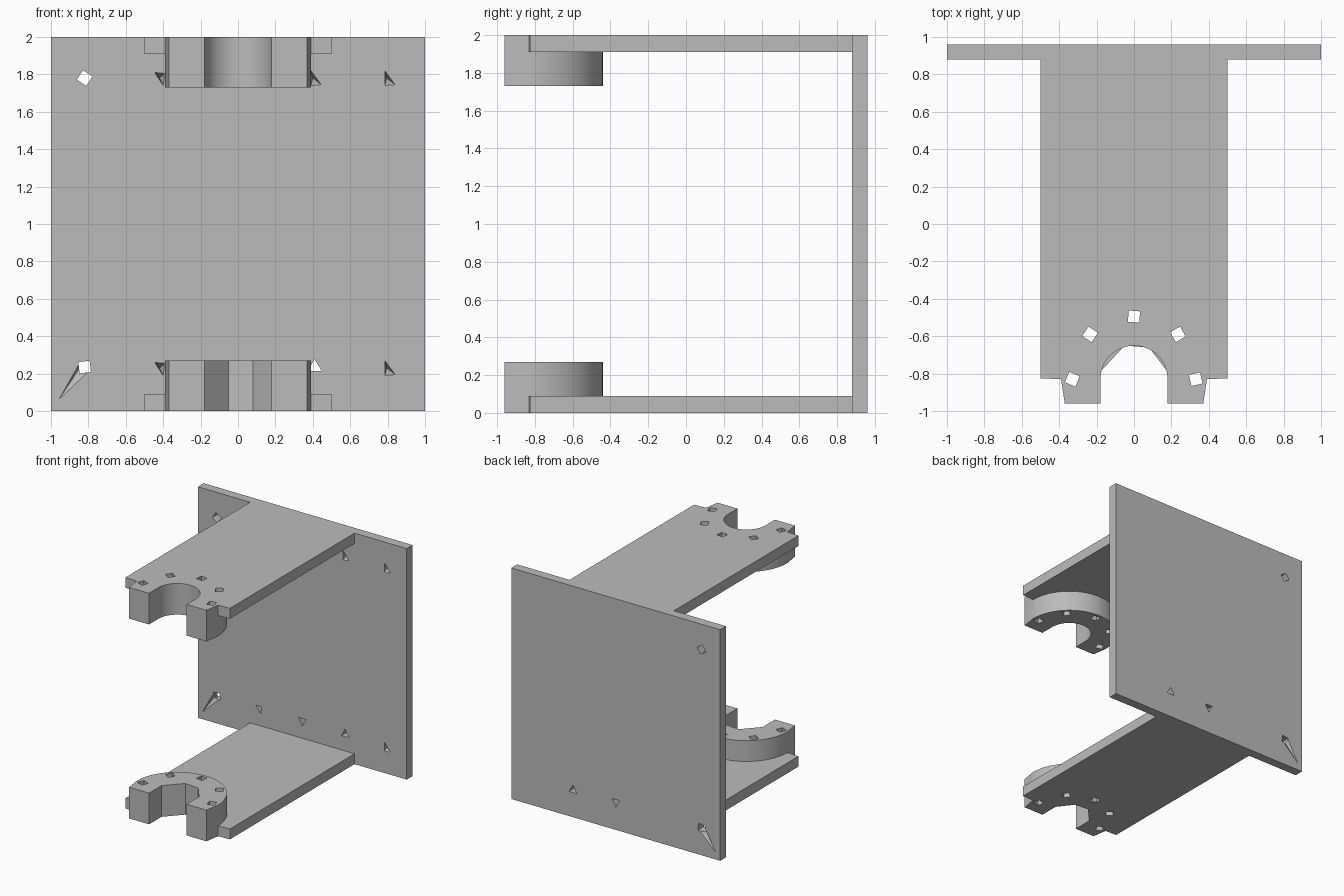
import bpy, bmesh, math
from mathutils import Vector

cube = bpy.data.objects.get("Cube")
if cube:
    bpy.data.objects.remove(cube, do_unlink=True)

grey = bpy.data.materials.new("plain grey")
grey.use_nodes = True
grey.diffuse_color = (0.5, 0.5, 0.5, 1)
grey.node_tree.nodes["Principled BSDF"].inputs["Base Color"].default_value = (0.5, 0.5, 0.5, 1)


def add_object(name, bm):
    bmesh.ops.recalc_face_normals(bm, faces=bm.faces)
    mesh = bpy.data.meshes.new(name)
    bm.to_mesh(mesh)
    bm.free()
    mesh.materials.append(grey)
    obj = bpy.data.objects.new(name, mesh)
    bpy.context.collection.objects.link(obj)
    return obj


def slab(name, outline, low, high):
    """Extrude a flat outline upward from low to high."""
    bm = bmesh.new()
    face = bm.faces.new([bm.verts.new((x, y, low)) for x, y in outline])
    out = bmesh.ops.extrude_face_region(bm, geom=[face])
    moved = [v for v in out["geom"] if isinstance(v, bmesh.types.BMVert)]
    bmesh.ops.translate(bm, verts=moved, vec=(0, 0, high - low))
    return add_object(name, bm)


def hull(points):
    """Convex cutter around a few points."""
    bm = bmesh.new()
    for p in points:
        bm.verts.new(p)
    bmesh.ops.convex_hull(bm, input=bm.verts)
    obj = add_object("cutter", bm)
    obj.hide_render = True
    return obj


def cut(obj, cutter):
    mod = obj.modifiers.new("cut", "BOOLEAN")
    mod.operation = "DIFFERENCE"
    mod.solver = "EXACT"
    mod.object = cutter
    bpy.context.view_layer.objects.active = obj
    bpy.ops.object.modifier_apply(modifier=mod.name)
    bpy.data.objects.remove(cutter, do_unlink=True)


def ring(x, y, radius, sides, turn):
    """Corners of a small regular polygon."""
    return [(x + radius * math.cos(turn + math.tau * i / sides),
             y + radius * math.sin(turn + math.tau * i / sides)) for i in range(sides)]


def arc(radius, steps):
    """Half circle over the collar centre, from right to left."""
    return [(radius * math.cos(math.pi * i / steps),
             CENTRE + radius * math.sin(math.pi * i / steps)) for i in range(steps + 1)]


CENTRE, NOSE, FRONT, BACK = -0.83, -0.96, 0.88, 0.96

# Shelves and horseshoe collars, lower and upper
smooth_arch = arc(0.18, 14)
coarse_arch = [(0.18, -0.79), (0.08, -0.66), (-0.05, -0.65), (-0.18, -0.79)]
screw_holes = [(-0.33, -0.83, 0.4), (-0.235, -0.59, 0.2), (0, -0.495, 0.7),
               (0.235, -0.59, 1.3), (0.33, -0.83, 1.0)]
levels = [("lower", coarse_arch, (0, 0.09), (0.09, 0.27)),
          ("upper", smooth_arch, (1.91, 2), (1.73, 1.91))]
for level, arch, shelf_z, collar_z in levels:
    slot = [(0.18, NOSE)] + arch + [(-0.18, NOSE)]
    shelf = slab(level + "_shelf", slot + [
        (-0.37, NOSE), (-0.39, CENTRE), (-0.5, -0.825), (-0.5, FRONT),
        (0.5, FRONT), (0.5, -0.825), (0.39, CENTRE), (0.37, NOSE)], *shelf_z)
    collar = slab(level + "_collar", slot + [(-0.37, NOSE)]
                  + arc(0.39, 24)[::-1] + [(0.37, NOSE)], *collar_z)
    for part in (shelf, collar):
        for x, y, turn in screw_holes:
            corners = ring(x, y, 0.043, 4, turn)
            cut(part, hull([(a, b, z) for a, b in corners for z in (-0.1, 2.1)]))

# Back plate
back_plate = slab("back_plate", [(-1, FRONT), (1, FRONT), (1, BACK), (-1, BACK)], 0, 2)

# Through holes in the plate
for x, z, sides, turn in [(-0.82, 1.78, 4, 0.2), (-0.82, 0.235, 4, 0.9),
                          (0, 0.24, 3, 0.5), (0.41, 0.235, 3, 1.6)]:
    corners = ring(x, z, 0.043, sides, turn)
    cut(back_plate, hull([(a, y, b) for a, b in corners for y in (FRONT - 0.1, BACK + 0.1)]))

# Blind pits in the front of the plate
right_pit = [(-0.02, 0.04), (-0.02, -0.04), (0.035, -0.035)]
left_pit = [(-0.035, 0.03), (0.02, 0.025), (0.01, -0.04)]
for x, z, pit in [(0.805, 1.78, right_pit), (0.805, 0.23, right_pit),
                  (-0.41, 1.78, left_pit), (0, 1.78, left_pit), (0.41, 1.78, right_pit),
                  (-0.41, 0.23, left_pit)]:
    mouth = [(x + a, FRONT - y, z + b) for a, b in pit for y in (0, 0.02)]
    cut(back_plate, hull(mouth + [(x - 0.01, FRONT + 0.07, z)]))

# Tapered grooves from the low corner hole to the plate corner
for face, inward in ((FRONT, 1), (BACK, -1)):
    out_y = face - 0.01 * inward
    cut(back_plate, hull([(-0.85, out_y, 0.26), (-0.79, out_y, 0.2), (-0.99, out_y, 0.012),
                          (-0.84, face + 0.035 * inward, 0.24)]))

# Smooth the curved walls and keep hard edges
bpy.ops.object.select_all(action="DESELECT")
for obj in bpy.data.objects:
    if obj.name.endswith("_collar") or obj.name == "upper_shelf":
        obj.select_set(True)
        bpy.context.view_layer.objects.active = obj
bpy.ops.object.shade_smooth_by_angle(angle=math.radians(25))
